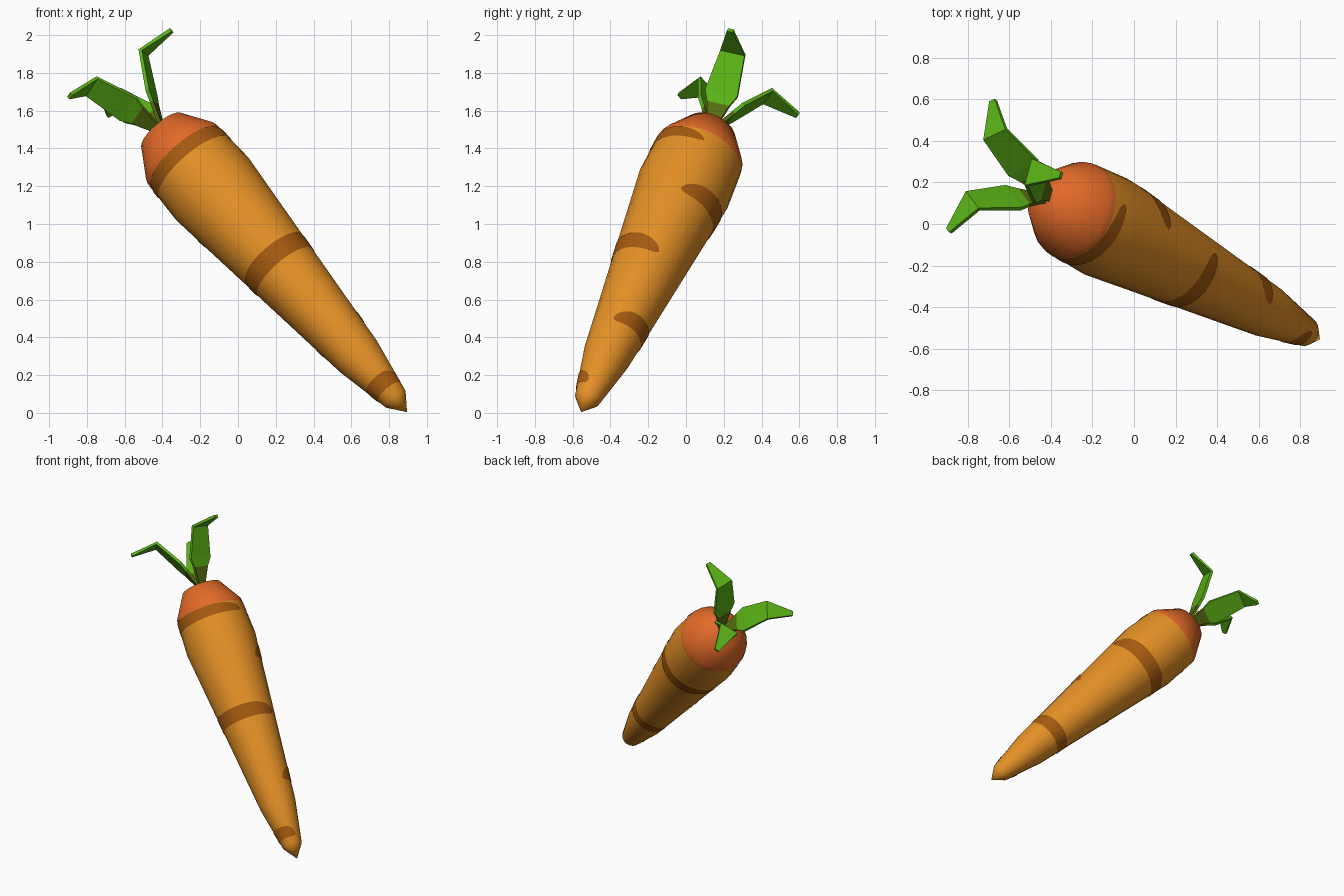
import bpy, bmesh, math
from mathutils import Vector

if "Cube" in bpy.data.objects:
    bpy.data.objects.remove(bpy.data.objects["Cube"])

# Frame along the root: point, axis, and two directions across it
TIP = Vector((0.895, -0.555, 0.004))
D = Vector((-0.621, 0.327, 0.712)).normalized()
U = (Vector((0, -1, 0)) - D * D.dot(Vector((0, -1, 0)))).normalized()
W = D.cross(U)
# (distance from the tip, radius)
PROFILE = [(0, 0), (0.1, 0.069), (0.414, 0.128), (1.66, 0.253),
           (1.89, 0.242), (1.925, 0.238), (2.09, 0.14), (2.13, 0)]
CROWN_T = 1.89


def material(name, color):
    m = bpy.data.materials.new(name)
    m.diffuse_color = (*color, 1)
    m.use_nodes = True
    m.node_tree.nodes["Principled BSDF"].inputs["Base Color"].default_value = m.diffuse_color
    return m


ORANGE = material("orange", (0.775, 0.279, 0.019))
RED_ORANGE = material("red orange", (0.76, 0.144, 0.021))
BROWN = material("brown stripe", (0.376, 0.102, 0.005))
GREEN = material("leaf green", (0.105, 0.45, 0.008))
OLIVE = material("olive leaf base", (0.091, 0.156, 0.005))


def radius(t):
    for (t0, r0), (t1, r1) in zip(PROFILE, PROFILE[1:]):
        if t <= t1:
            return r0 + (r1 - r0) * (t - t0) / (t1 - t0)
    return 0


def point(t, r, a):
    return TIP + D * t + (U * math.cos(a) + W * math.sin(a)) * r


def finish(bm, name, mats, smooth):
    me = bpy.data.meshes.new(name)
    bm.to_mesh(me)
    bm.free()
    for m in mats:
        me.materials.append(m)
    ob = bpy.data.objects.new(name, me)
    bpy.context.collection.objects.link(ob)
    if smooth:
        bpy.ops.object.select_all(action='DESELECT')
        ob.select_set(True)
        bpy.context.view_layer.objects.active = ob
        bpy.ops.object.shade_smooth_by_angle(angle=math.radians(45))
    return ob


# Root: a turned profile, with the crown end in red orange
def build_root(sides=24):
    bm = bmesh.new()
    rings = [[bm.verts.new(point(t, r, math.tau * i / sides)) for i in range(sides)]
             for t, r in PROFILE]
    for k, (lo, hi) in enumerate(zip(rings, rings[1:])):
        for i in range(sides):
            j = (i + 1) % sides
            f = bm.faces.new((lo[i], lo[j], hi[j], hi[i]))
            f.material_index = int(PROFILE[k][0] >= CROWN_T - 0.001)
    bmesh.ops.remove_doubles(bm, verts=bm.verts, dist=0.0005)
    bmesh.ops.recalc_face_normals(bm, faces=bm.faces)
    finish(bm, "carrot_root", [ORANGE, RED_ORANGE], True)


# Stripe: thin crescent lying on the root between two angles
def build_stripe(name, t_mid, half, a0, a1, n=40):
    bm = bmesh.new()
    cols = []
    for i in range(n + 1):
        s = 2 * i / n - 1
        a = math.radians(a0 + (a1 - a0) * i / n)
        h = half * max(0.03, math.sqrt(1 - s ** 4))
        mid = t_mid - half * 0.7 * s ** 4
        cols.append([bm.verts.new(point(mid + k * h, radius(mid + k * h) + 0.003, a))
                     for k in (-1, 0, 1)])
    for p, q in zip(cols, cols[1:]):
        for k in range(2):
            bm.faces.new((p[k], q[k], q[k + 1], p[k + 1]))
    finish(bm, name, [BROWN], True)


# Leaf: bent strip with thickness, sections (radial, axial, half width)
LEAF = [(0.01, -0.02, 0.022), (0.065, 0.11, 0.062), (0.09, 0.165, 0.09),
        (0.20, 0.365, 0.068), (0.39, 0.352, 0.016)]


def build_leaf(name, angle, thick=0.01):
    a = math.radians(angle)
    out = U * math.cos(a) + W * math.sin(a)
    side = D.cross(out)
    base = TIP + D * 2.12
    bm = bmesh.new()
    secs = []
    for i, (r, t, h) in enumerate(LEAF):
        p, q = LEAF[max(i - 1, 0)], LEAF[min(i + 1, len(LEAF) - 1)]
        run = (out * (q[0] - p[0]) + D * (q[1] - p[1])).normalized()
        nrm = run.cross(side).normalized() * thick
        c = base + out * r + D * t
        secs.append([bm.verts.new(c + side * x * h + nrm * y)
                     for x, y in ((-1, -1), (1, -1), (1, 1), (-1, 1))])
    for i, (p, q) in enumerate(zip(secs, secs[1:])):
        for k in range(4):
            j = (k + 1) % 4
            bm.faces.new((p[k], p[j], q[j], q[k])).material_index = int(i == 0)
    bm.faces.new(secs[0]).material_index = 1
    bm.faces.new(secs[-1])
    bmesh.ops.recalc_face_normals(bm, faces=bm.faces)
    finish(bm, name, [GREEN, OLIVE], False)


build_root()
build_stripe("stripe_crown", 1.852, 0.04, -93, 104)
build_stripe("stripe_upper_back", 1.51, 0.055, 102, 268)
build_stripe("stripe_middle", 1.09, 0.052, -97, 112)
build_stripe("stripe_lower_back", 0.60, 0.05, 84, 268)
build_stripe("stripe_tip", 0.19, 0.042, -97, 80)
for i, ang in enumerate((-39, -157, 87)):
    build_leaf(f"leaf_{i + 1}", ang)
